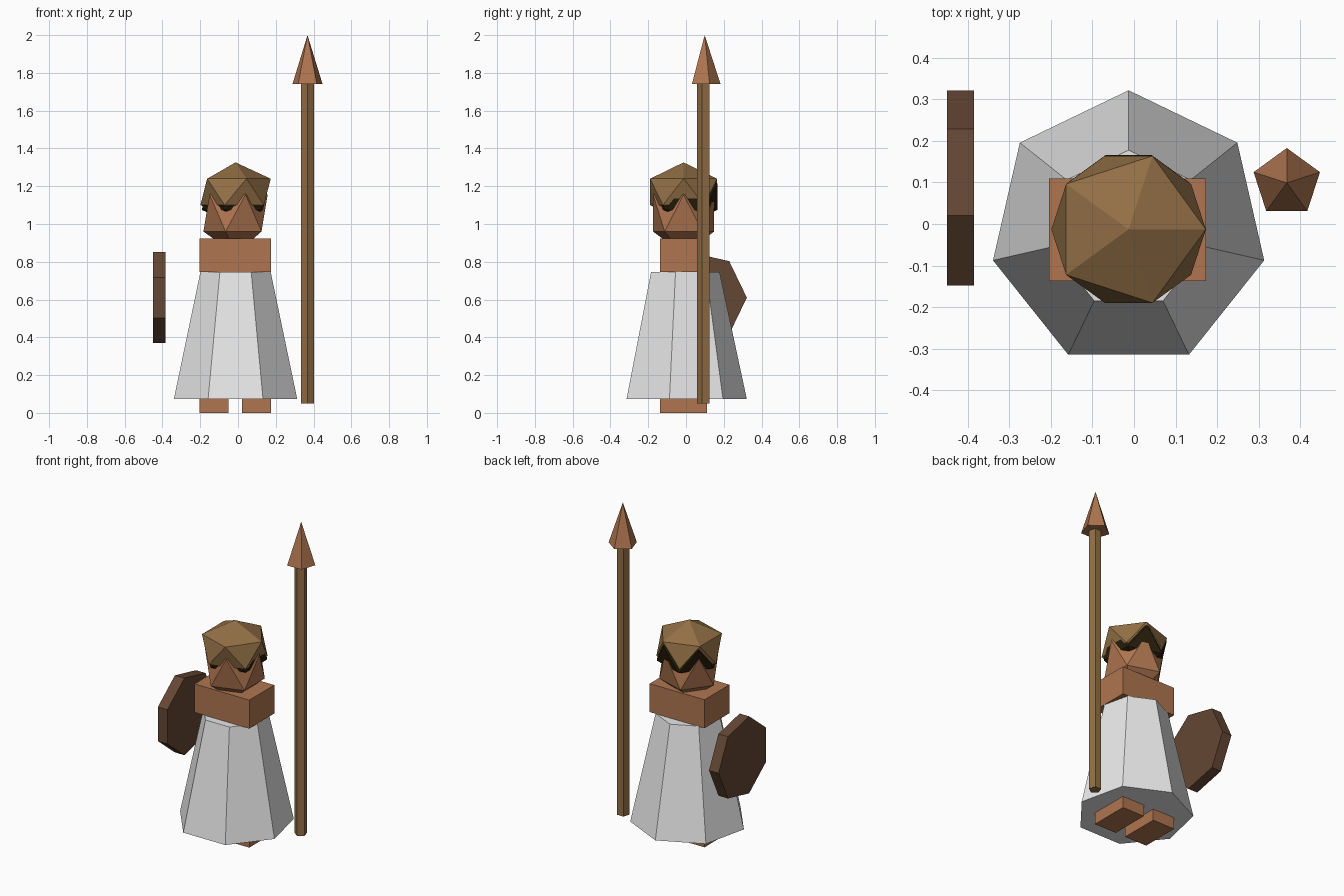
import bpy, math

if "Cube" in bpy.data.objects:
    bpy.data.objects.remove(bpy.data.objects["Cube"])


def material(name, rgb):
    m = bpy.data.materials.new(name)
    m.diffuse_color = (*rgb, 1)
    m.use_nodes = True
    m.node_tree.nodes["Principled BSDF"].inputs["Base Color"].default_value = m.diffuse_color
    return m


CLOTH = material("pale_cloth", (0.8, 0.8, 0.8))
SKIN = material("tan_skin", (0.43, 0.18, 0.08))
WOOD = material("brown_wood", (0.29, 0.16, 0.06))
DARK_WOOD = material("dark_wood", (0.13, 0.063, 0.034))
HAIR = material("black_hair", (0.02, 0.013, 0.003))


def finish(name, mat):
    ob = bpy.context.object
    ob.name = name
    ob.data.materials.append(mat)
    return ob


def box(name, mat, lo, hi):
    bpy.ops.mesh.primitive_cube_add(size=1, location=[(a + b) / 2 for a, b in zip(lo, hi)])
    bpy.context.object.scale = [b - a for a, b in zip(lo, hi)]
    return finish(name, mat)


def cone(name, mat, sides, r1, r2, x, y, z1, z2, turn=0):
    bpy.ops.mesh.primitive_cone_add(vertices=sides, radius1=r1, radius2=r2, depth=z2 - z1,
                                    location=(x, y, (z1 + z2) / 2), rotation=(0, 0, turn))
    return finish(name, mat)


def gem(name, mat, r, rz, x, y, z):
    bpy.ops.mesh.primitive_ico_sphere_add(subdivisions=1, radius=1, location=(x, y, z))
    bpy.context.object.scale = (r, r, rz)
    return finish(name, mat)


C = -0.013  # body axis, slightly off centre

# feet, robe and chest
box("left_foot", SKIN, (-0.205, -0.137, 0), (-0.05, 0.11, 0.1))
box("right_foot", SKIN, (0.02, -0.137, 0), (0.174, 0.11, 0.1))
cone("robe", CLOTH, 7, 0.335, 0.191, C, C, 0.073, 0.745)
box("chest", SKIN, (-0.205, -0.137, 0.745), (0.174, 0.11, 0.923))

# head, hair and cap
gem("head", SKIN, 0.19, 0.219, C, C, 1.058)
gem("hair", HAIR, 0.2, 0.156, C, -0.004, 1.145)
gem("cap", WOOD, 0.208, 0.156, C, C, 1.17)

# spear
cone("spear_shaft", WOOD, 5, 0.036, 0.036, 0.368, 0.095, 0.05, 1.745, math.pi)
cone("spear_tip", SKIN, 5, 0.084, 0, 0.368, 0.099, 1.74, 2.0)

# shield: seven-sided disc facing sideways, one corner pointing back
bpy.ops.mesh.primitive_cylinder_add(vertices=7, radius=0.247, depth=0.066,
                                    location=(-0.418, 0.075, 0.61),
                                    rotation=(0, math.pi / 2, 0))
finish("shield", DARK_WOOD)
